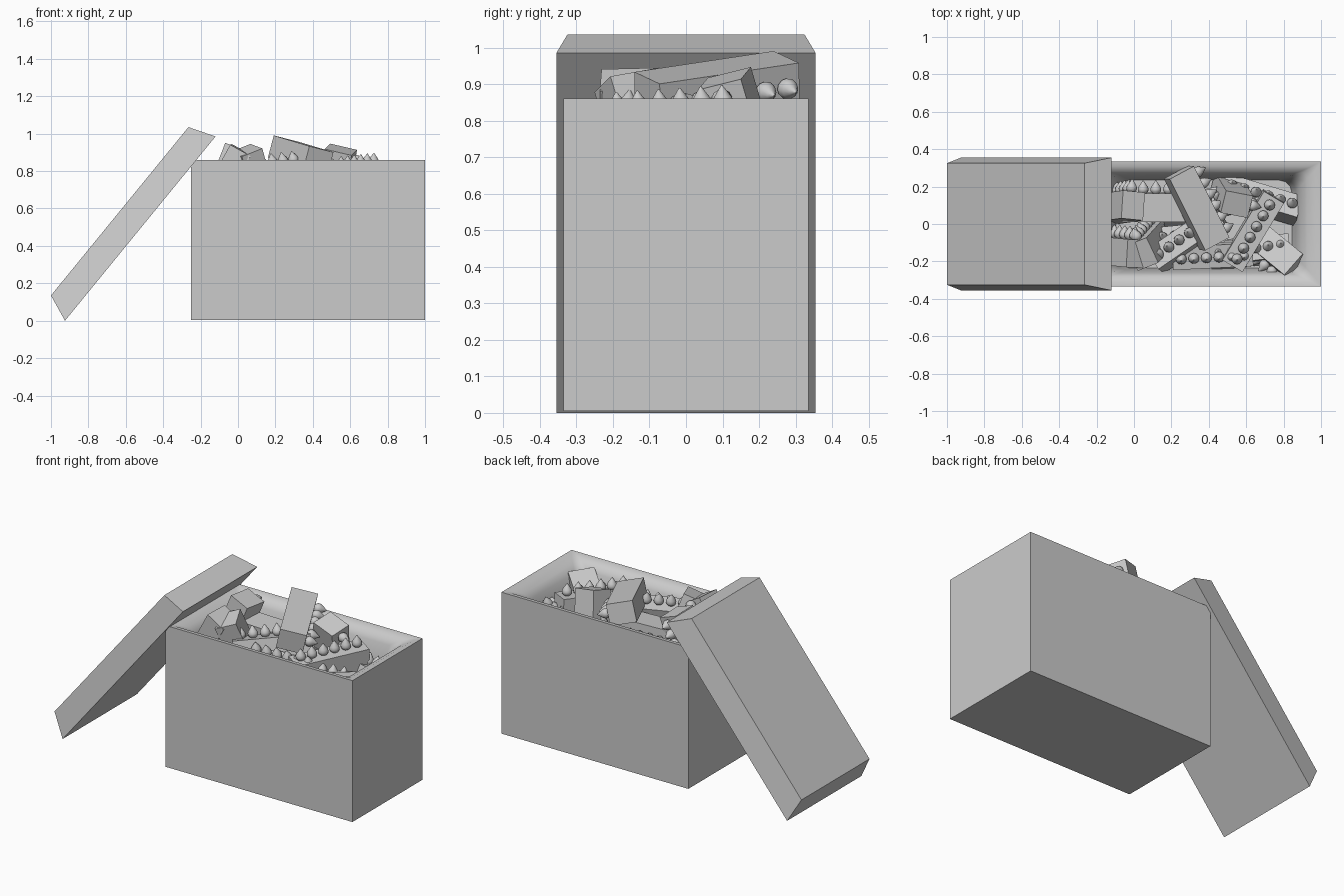
import bpy, bmesh, math
from mathutils import Vector, Matrix

if "Cube" in bpy.data.objects:
    bpy.data.objects.remove(bpy.data.objects["Cube"])


def finish(bm, name, angle):
    bmesh.ops.recalc_face_normals(bm, faces=bm.faces)
    me = bpy.data.meshes.new(name)
    bm.to_mesh(me)
    bm.free()
    ob = bpy.data.objects.new(name, me)
    bpy.context.collection.objects.link(ob)
    bpy.ops.object.select_all(action='DESELECT')
    ob.select_set(True)
    bpy.context.view_layer.objects.active = ob
    bpy.ops.object.shade_smooth_by_angle(angle=math.radians(angle))
    return ob


def loft(bm, rings, cap_start=True, cap_end=True):
    n = len(rings[0])
    rings = [[bm.verts.new(p) for p in r] for r in rings]
    for a, b in zip(rings, rings[1:]):
        for i in range(n):
            j = (i + 1) % n
            bm.faces.new((a[i], a[j], b[j], b[i]))
    if cap_start:
        bm.faces.new(rings[0][::-1])
    if cap_end:
        bm.faces.new(rings[-1])


def rounded_rect(cx, hx, hy, z, r, k=4):
    pts = []
    for q, (sx, sy) in enumerate(((1, 1), (-1, 1), (-1, -1), (1, -1))):
        for i in range(k):
            a = math.pi / 2 * (q + i / (k - 1))
            pts.append((cx + sx * (hx - r) + r * math.cos(a),
                        sy * (hy - r) + r * math.sin(a), z))
    return pts


# Open bin with a soft sloping lip and a hollow interior
bm = bmesh.new()
loft(bm, [rounded_rect(0.375, *s) for s in (
    (0.625, 0.335, 0.005, 0), (0.625, 0.335, 0.86, 0),
    (0.595, 0.308, 0.857, 0.02), (0.55, 0.28, 0.835, 0.04),
    (0.515, 0.262, 0.80, 0.06), (0.49, 0.245, 0.68, 0.07),
    (0.47, 0.235, 0.58, 0.07))])
bmesh.ops.remove_doubles(bm, verts=bm.verts, dist=0.0001)
finish(bm, "bin", 40)

# Lid leaning against the bin: a tapered slab
bm = bmesh.new()
under = ((-0.925, 0.0), (-0.12, 0.985))
outer = ((-1.0, 0.135), (-0.265, 1.035))
loft(bm, [[(a[0], -w, a[1]), (b[0], -w, b[1]), (b[0], w, b[1]), (a[0], w, a[1])]
          for (a, b), w in ((under, 0.355), (outer, 0.325))])
finish(bm, "leaning_lid", 20)

# Block with a row of six pointed bulbs on one long face
BULB = ((0.018, 0), (0.027, 0.010), (0.029, 0.022), (0.024, 0.036),
        (0.013, 0.052), (0.002, 0.068))


def block(name, centre, along, out, length=0.43, width=0.125, depth=0.15):
    x = Vector(along).normalized()
    z = Vector(out)
    z = (z - x * z.dot(x)).normalized()
    y = z.cross(x)
    m = Matrix.Translation(centre) @ Matrix((x, y, z)).transposed().to_4x4()
    bm = bmesh.new()
    bmesh.ops.create_cube(bm, size=1.0)
    bmesh.ops.scale(bm, vec=(length, width, depth), verts=bm.verts)
    for i in range(6):
        px = (i - 2.5) * length * 0.157
        loft(bm, [[(px + r * math.cos(t * math.tau / 12), r * math.sin(t * math.tau / 12),
                    depth / 2 + h) for t in range(12)] for r, h in BULB])
    bm.transform(m)
    finish(bm, name, 45)


# Pile: centre, length direction, bulb direction
PILE = (
    # topmost blocks
    ((0.335, 0.085, 0.885), (0.2, -0.4, -0.06), (0.87, 0.45, -0.22)),
    ((0.635, -0.035, 0.745), (0.38, 0.63, 0.04), (0.05, -0.05, 1)),
    ((0.29, -0.08, 0.765), (0.8, 0.55, 0.1), (-0.15, 0.2, 1)),
    ((0.15, 0.09, 0.755), (1, 0, -0.03), (0, 1, 0.05)),
    ((0.52, 0.155, 0.745), (0.15, -0.25, 0.85), (1, -0.2, -0.2)),
    ((0.09, -0.11, 0.745), (-0.25, -0.28, 0.9), (-0.4, 0.9, 0.1)),
    ((0.74, -0.13, 0.70), (0.55, -0.45, 0.3), (-0.5, -0.7, 0.1)),
    # blocks beneath the lid
    ((-0.07, 0.09, 0.755), (0.35, 0.05, 0.9), (0.1, 1, 0)),
    ((-0.07, -0.15, 0.755), (0.5, -0.05, 0.9), (0.1, 1, 0.1)),
    # lower layer filling the bin
    ((0.42, -0.16, 0.70), (1, 0.05, 0), (0, -0.2, 1)),
    ((0.68, 0.13, 0.65), (1, -0.3, 0.05), (0.2, 0.3, 1)),
    ((0.62, -0.15, 0.66), (1, 0.12, 0), (0, 0.2, 1)),
    ((0.12, -0.10, 0.64), (1, 0.1, 0), (0, 0.3, 1)),
    ((0.36, 0.10, 0.66), (1, 0.2, 0), (0, 0.3, 1)),
)
for n, (c, a, o) in enumerate(PILE, 1):
    block(f"bulb_block_{n:02d}", c, a, o, length=0.36 if n in (5, 6, 7, 8, 9) else 0.43)
